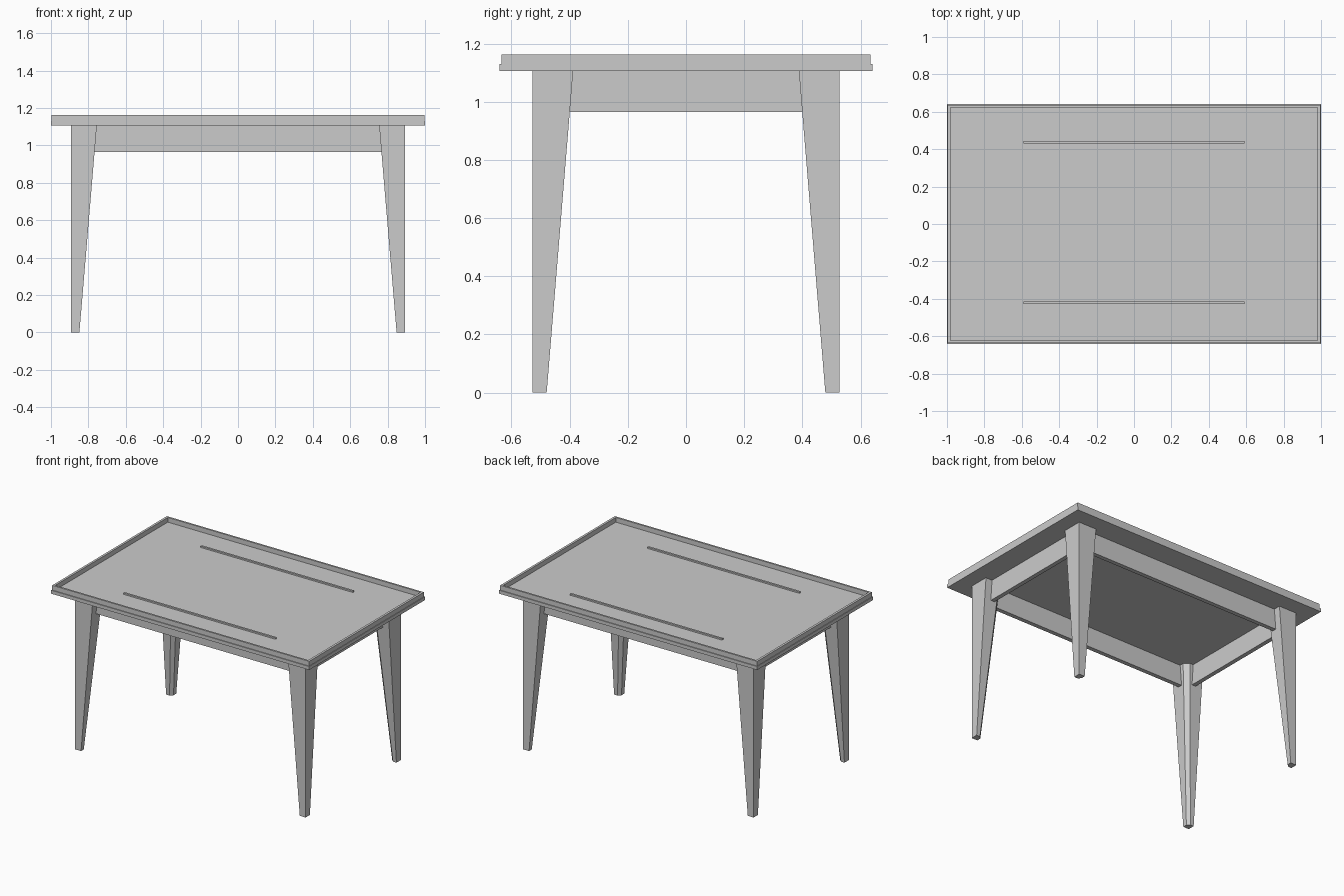
import bpy, bmesh

if "Cube" in bpy.data.objects:
    bpy.data.objects.remove(bpy.data.objects["Cube"])

TOP_UNDER, TOP_FLOOR, RIM_TOP = 1.106, 1.13, 1.163


def mesh_object(name, bm):
    bmesh.ops.recalc_face_normals(bm, faces=bm.faces)
    me = bpy.data.meshes.new(name)
    bm.to_mesh(me)
    bm.free()
    ob = bpy.data.objects.new(name, me)
    bpy.context.collection.objects.link(ob)
    return ob


def box(name, x, y, z):
    bm = bmesh.new()
    bmesh.ops.create_cube(bm, size=1)
    for v in bm.verts:
        for i, (lo, hi) in enumerate((x, y, z)):
            v.co[i] = hi if v.co[i] > 0 else lo
    return mesh_object(name, bm)


def loft(name, rings, caps=True):
    """Join matching rings of points with quads."""
    bm = bmesh.new()
    vs = [[bm.verts.new(p) for p in r] for r in rings]
    n = len(rings[0])
    last = len(vs) - 1 if caps else len(vs)
    for k in range(last):
        a, b = vs[k], vs[(k + 1) % len(vs)]
        for i in range(n):
            j = (i + 1) % n
            bm.faces.new((a[i], a[j], b[j], b[i]))
    if caps:
        bm.faces.new(vs[0])
        bm.faces.new(vs[-1])
    return mesh_object(name, bm)


def rect(x, y, z):
    return [(-x, -y, z), (x, -y, z), (x, y, z), (-x, y, z)]


# Table top slab with the slightly inset raised rim around it
box("table_top", (-1, 1), (-0.641, 0.641), (TOP_UNDER, TOP_FLOOR))
loft("top_rim", [rect(0.996, 0.635, TOP_FLOOR), rect(0.996, 0.635, RIM_TOP),
                 rect(0.98, 0.622, RIM_TOP), rect(0.98, 0.622, TOP_FLOOR)], caps=False)


# Tapered legs: straight outer faces, sloping inner faces, small inner chamfer
def leg_ring(sx, sy, xi, yi, c, z):
    xo, yo = 0.893, 0.527
    pts = [(xo, yo), (xi, yo), (xi, yi + c), (xi + c, yi), (xo, yi)]
    return [(sx * px, sy * py, z) for px, py in pts]


for sy, depth in ((-1, "front"), (1, "back")):
    for sx, side in ((-1, "left"), (1, "right")):
        loft(f"{depth}_{side}_leg",
             [leg_ring(sx, sy, 0.848, 0.479, 0.018, 0),
              leg_ring(sx, sy, 0.755, 0.388, 0.03, TOP_UNDER)])

    # Long apron and the thin strip on the table surface
    ya, yb = sorted((sy * 0.477, sy * 0.447))
    box(f"{depth}_apron", (-0.8, 0.8), (ya, yb), (0.965, TOP_UNDER))
    yc = 0.437 if sy > 0 else -0.421
    box(f"{depth}_surface_strip", (-0.59, 0.59), (yc - 0.007, yc + 0.007),
        (TOP_FLOOR, TOP_FLOOR + 0.01))

# Short aprons at both ends
for sx, side in ((-1, "left"), (1, "right")):
    xa, xb = sorted((sx * 0.843, sx * 0.813))
    box(f"{side}_apron", (xa, xb), (-0.44, 0.44), (0.965, TOP_UNDER))
